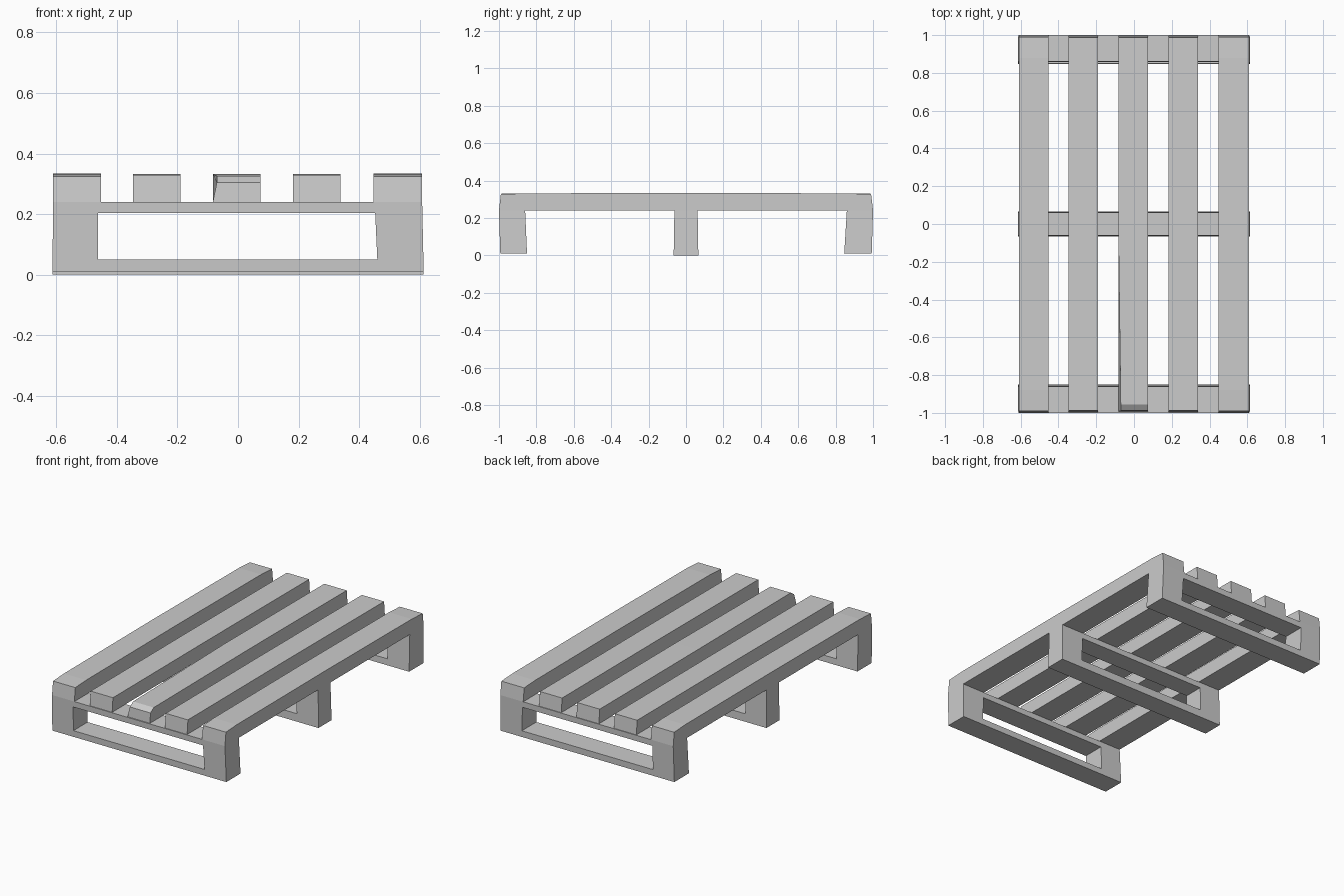
import bpy
import bmesh

cube = bpy.data.objects.get("Cube")
if cube:
    bpy.data.objects.remove(cube, do_unlink=True)

# Single weathered grey colour
grey = bpy.data.materials.new("plain_grey")
grey.use_nodes = True
colour = (0.6, 0.6, 0.6, 1)
grey.diffuse_color = colour
bsdf = grey.node_tree.nodes["Principled BSDF"]
bsdf.inputs["Base Color"].default_value = colour
bsdf.inputs["Roughness"].default_value = 0.8


def finish(name, bm):
    bmesh.ops.recalc_face_normals(bm, faces=bm.faces)
    mesh = bpy.data.meshes.new(name)
    bm.to_mesh(mesh)
    bm.free()
    mesh.materials.append(grey)
    obj = bpy.data.objects.new(name, mesh)
    bpy.context.collection.objects.link(obj)


def slat(name, x0, x1, profile, shift=0.0):
    """Extrude a side profile (y, z) across x; shift tucks in the worn front corner."""
    bm = bmesh.new()
    sides = []
    for x in (x0, x1):
        ring = []
        for y, z in profile:
            worn = x == x0 and y < -0.9 and z > 0.25
            ring.append(bm.verts.new((x + shift * worn, y, z)))
        sides.append(ring)
        bm.faces.new(ring)
    a, b = sides
    for i in range(len(a)):
        j = (i + 1) % len(a)
        bm.faces.new((a[i], a[j], b[j], b[i]))
    finish(name, bm)


def frame(name, base, foot, top):
    """Rectangular ring with a wide opening; foot and top are (y0, y1) depths."""
    z_top = 0.24
    outer = [(-0.613, base), (0.613, base), (0.608, z_top), (-0.61, z_top)]
    inner = [(-0.463, 0.05), (0.46, 0.05), (0.453, 0.203), (-0.463, 0.203)]
    bm = bmesh.new()

    def loop(points, k):
        verts = []
        for x, z in points:
            t = (z - base) / (z_top - base)
            verts.append(bm.verts.new((x, foot[k] + (top[k] - foot[k]) * t, z)))
        return verts

    o0, o1, i0, i1 = loop(outer, 0), loop(outer, 1), loop(inner, 0), loop(inner, 1)
    for a, b in ((o0, o1), (o1, i1), (i1, i0), (i0, o0)):
        for i in range(4):
            j = (i + 1) % 4
            bm.faces.new((a[i], a[j], b[j], b[i]))
    finish(name, bm)


# Three supporting frames
frame("front_frame", 0.01, (-0.993, -0.85), (-1.0, -0.86))
frame("middle_frame", 0.0, (-0.066, 0.066), (-0.062, 0.062))
frame("back_frame", 0.01, (0.846, 0.993), (0.86, 1.0))

# Five deck slats with slightly dropped ends
outer_profile = [(-1.0, 0.24), (-0.99, 0.325), (-0.88, 0.331), (0, 0.334),
                 (0.88, 0.331), (0.99, 0.325), (1.0, 0.24)]
inner_profile = [(-0.995, 0.24), (-0.987, 0.33), (0, 0.332), (0.987, 0.33), (0.995, 0.24)]
worn_profile = [(-0.993, 0.24), (-0.988, 0.304), (-0.955, 0.326), (0, 0.332),
                (0.987, 0.33), (0.995, 0.24)]

slat("right_outer_slat", -0.61, -0.453, outer_profile)
slat("right_inner_slat", -0.347, -0.19, inner_profile)
slat("centre_slat", -0.083, 0.075, worn_profile, 0.013)
slat("left_inner_slat", 0.182, 0.338, inner_profile)
slat("left_outer_slat", 0.447, 0.608, outer_profile)
